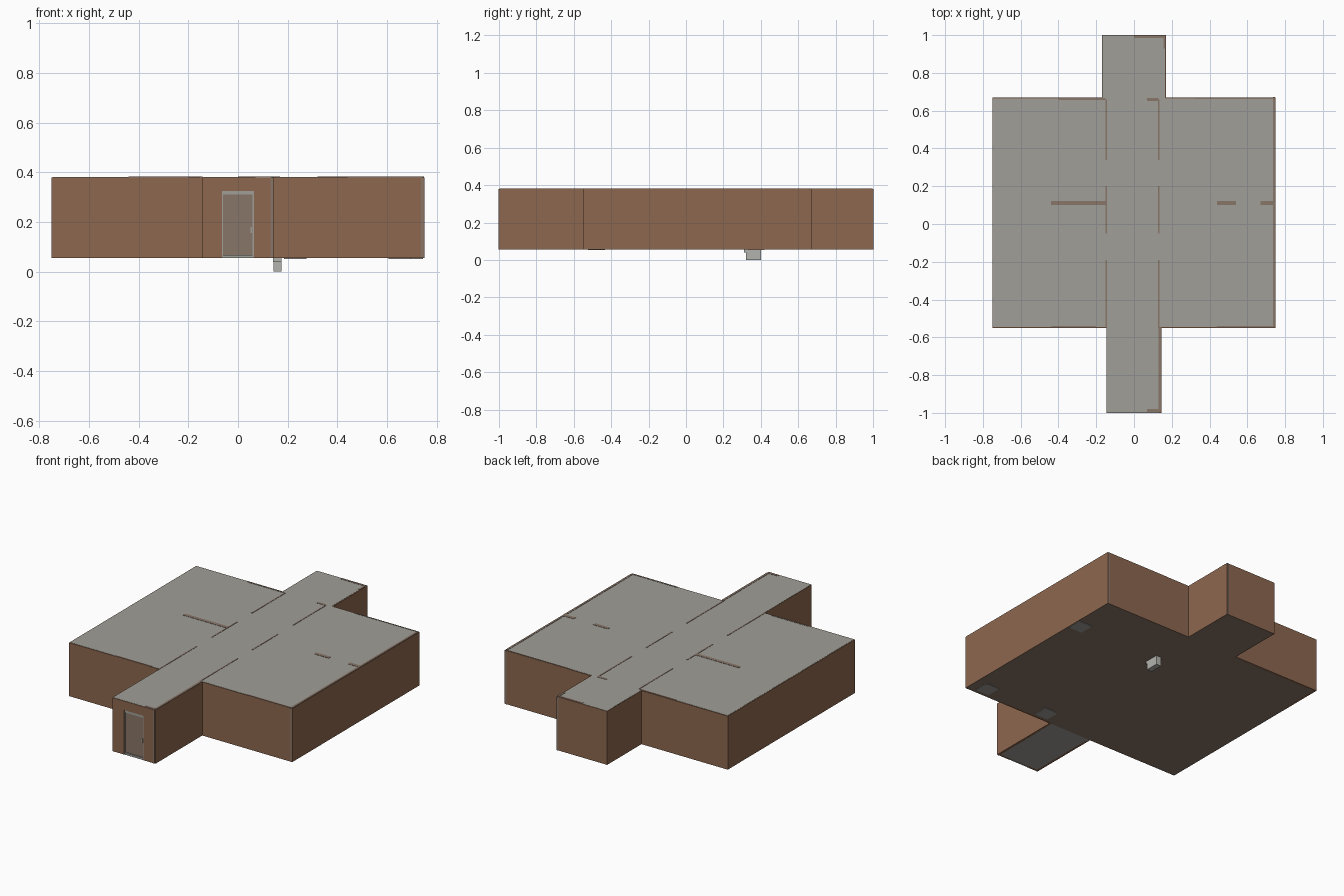
import bpy, bmesh

if "Cube" in bpy.data.objects:
    bpy.data.objects.remove(bpy.data.objects["Cube"])


def material(name, rgb):
    m = bpy.data.materials.new(name)
    m.diffuse_color = (*rgb, 1)
    m.use_nodes = True
    m.node_tree.nodes["Principled BSDF"].inputs["Base Color"].default_value = m.diffuse_color
    return m


BROWN = material("brown wall", (0.27, 0.137, 0.078))
GREY = material("roof grey", (0.35, 0.345, 0.315))
TAUPE = material("taupe", (0.25, 0.18, 0.14))
PALE = material("pale grey", (0.45, 0.45, 0.42))


def boxes(name, mat, spans):
    """One object made of boxes, each given as (x0, x1, y0, y1, z0, z1)."""
    bm = bmesh.new()
    for x0, x1, y0, y1, z0, z1 in spans:
        verts = bmesh.ops.create_cube(bm, size=1)["verts"]
        for v in verts:
            v.co.x = x0 if v.co.x < 0 else x1
            v.co.y = y0 if v.co.y < 0 else y1
            v.co.z = z0 if v.co.z < 0 else z1
    me = bpy.data.meshes.new(name)
    bm.to_mesh(me)
    bm.free()
    me.materials.append(mat)
    ob = bpy.data.objects.new(name, me)
    bpy.context.collection.objects.link(ob)
    return ob


# Main levels and wall thickness
B, T, W = 0.055, 0.38, 0.015
X, Y0, Y1 = 0.75, -0.55, 0.67      # main block
FX, BX = 0.145, 0.17               # half widths of front and back wings
DX, DZ = 0.065, 0.325              # doorway

# Floors
boxes("main_floor", TAUPE, [(-X + .001, X - .001, Y0 + .001, Y1 - .001, B, B + .012)])
boxes("back_wing_floor", TAUPE, [(-BX + .001, BX - .001, Y1 - .001, .999, B, B + .012)])
boxes("front_wing_floor", GREY, [(-FX + .001, FX - .001, -.999, Y0 + .001, B, B + .012)])

# Outer walls, both sides
walls = []
for s in (-1, 1):
    def side(a, b, y0, y1):
        walls.append((*sorted((s * a, s * b)), y0, y1, B, T))
    side(X - W, X, Y0, Y1)
    side(FX, X - W, Y0, Y0 + W)
    side(BX, X - W, Y1 - W, Y1)
    side(FX - W, FX, -1, Y0 + W)
    side(BX - W, BX, Y1 - W, 1)
    side(DX, FX - W, -1, -1 + W)
walls.append((-DX, DX, -1, -1 + W, DZ, T))
walls.append((-BX + W, BX - W, 1 - W, 1, B, T))
boxes("outer_walls", BROWN, walls)

# Inner walls: corridor sides with doorways, and room dividers
inner = []
for x in (-.1475, .1275):
    for y0, y1 in ((Y0 + W, -.19), (-.05, .20), (.34, Y1 - W)):
        inner.append((x, x + W, y0, y1, B + .012, T - .012))
inner += [(-X + W, -.1475, .10, .122, B + .012, T - .012),
          (.1425, X - W, .10, .122, B + .012, T - .012)]
boxes("inner_walls", BROWN, inner)

# Roof slabs, leaving the wall tops bare along the right edges
R0, R1 = T - .012, T + .001
boxes("main_roof", GREY, [(-X + .004, X - W, Y0 + .004, Y1 - .005, R0, R1)])
boxes("front_wing_roof", GREY, [(-FX + .002, FX - .013, -.997, Y0 + .004, R0, R1)])
boxes("back_wing_roof", GREY, [(-BX + .003, BX - .006, Y1 - .005, .997, R0, R1)])

# Thin wall-top strips showing through the roof
strips = []
for x in (-.146, .13):
    for y0, y1 in ((-.55, -.19), (-.05, .20), (.34, .66)):
        strips.append((x - .004, x + .004, y0, y1))
strips += [(-.44, -.146, .10, .122), (.44, .54, .10, .122), (.67, .735, .10, .122),
           (-.44, -.20, -.549, -.540), (.44, .742, -.549, -.540),
           (-.40, -.15, .657, .667), (.07, .13, .652, .667), (.32, .742, .662, .668),
           (.735, .748, -.54, .66), (.13, .144, -.985, -.55),
           (.07, .138, -.995, -.98), (0, .165, .984, .997), (.155, .168, .93, .984)]
boxes("roof_strips", TAUPE, [(*s, T, T + .0025) for s in strips])

# Entrance door with its frame
boxes("door", TAUPE, [(-DX, DX, -.992, -.986, B, DZ - .015)])
boxes("door_frame", GREY, [(-DX, DX, -.997, -.986, DZ - .015, DZ),
                           (DX - .007, DX, -.997, -.986, B, DZ - .015),
                           (-DX, -DX + .004, -.997, -.986, B, DZ - .015)])
boxes("door_handle", GREY, [(.05, .056, -.997, -.992, .155, .18)])

# Slim trims beside the right-hand corners
trims = []
for x, y, d in ((X, Y0, -1), (FX, -1, -1), (X, Y1, 1), (BX, 1, 1)):
    ya, yb = sorted((y, y + d * .0015))
    trims.append((x - .014, x - .004, ya, yb, B, T))
boxes("corner_trims", TAUPE, trims)

# Post foot below the floor and plates on the underside
boxes("foot", PALE, [(.142, .175, .32, .40, 0, .04), (.14, .175, .31, .40, .04, B)])
boxes("underside_plates", GREY, [(x - .045, x + .045, y - .045, y + .045, B - .003, B)
                                 for x, y in ((.70, .376), (.65, -.48), (.23, -.477))])
